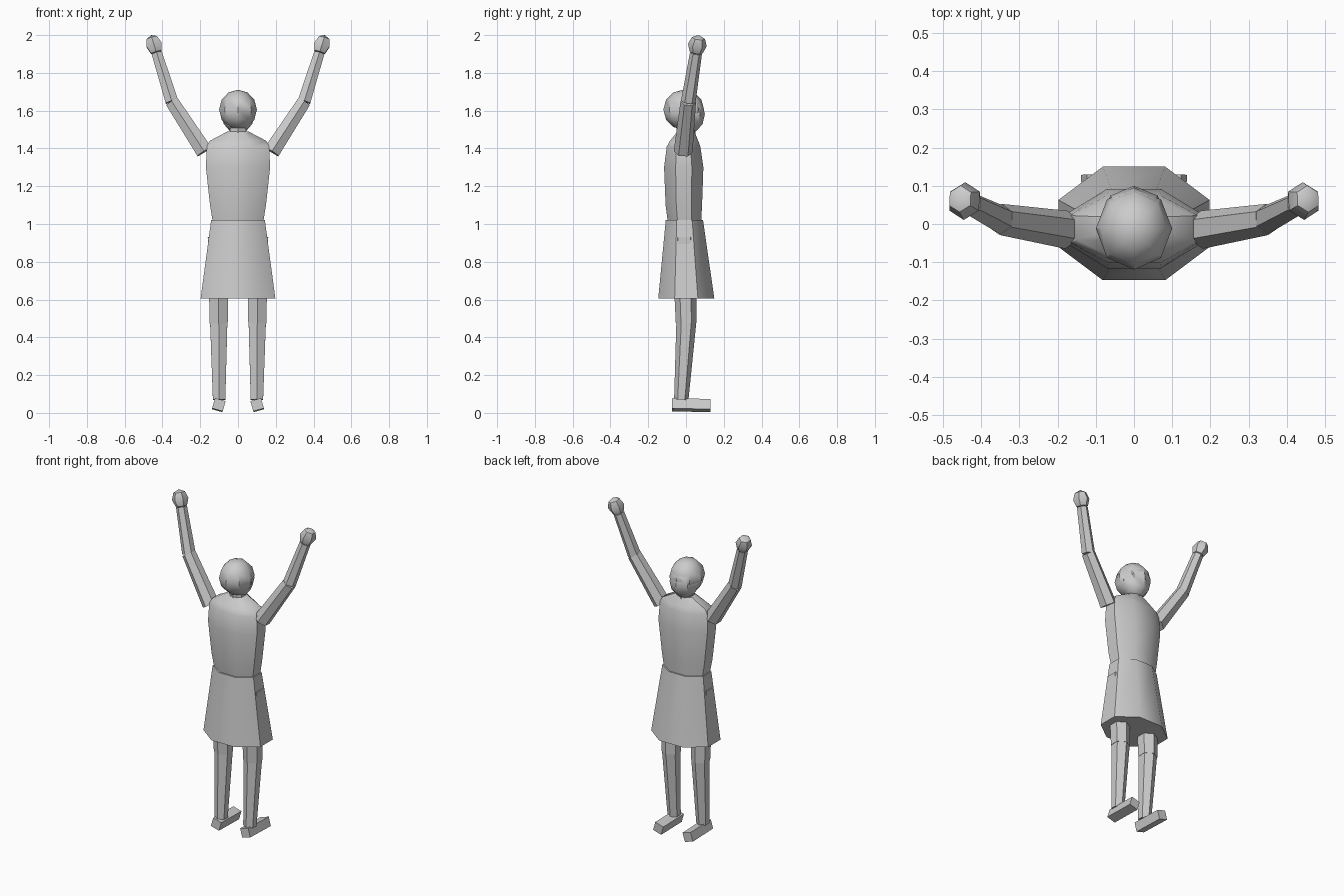
import bpy, bmesh, math
from mathutils import Vector, Matrix

if "Cube" in bpy.data.objects:
    bpy.data.objects.remove(bpy.data.objects["Cube"])


def finish(name, bm, angle=38):
    bmesh.ops.recalc_face_normals(bm, faces=bm.faces[:])
    me = bpy.data.meshes.new(name)
    bm.to_mesh(me)
    bm.free()
    ob = bpy.data.objects.new(name, me)
    bpy.context.collection.objects.link(ob)
    bpy.ops.object.select_all(action='DESELECT')
    ob.select_set(True)
    bpy.context.view_layer.objects.active = ob
    bpy.ops.object.shade_smooth_by_angle(angle=math.radians(angle))
    return ob


def loft(name, rings):
    """Capped stack of octagons; each ring is (z, half width, y back, y front)."""
    bm = bmesh.new()
    loops = []
    k = 1 / math.cos(math.pi / 8)
    for z, hx, y0, y1 in rings:
        loop = []
        for i in range(8):
            a = (i + 0.5) * math.pi / 4
            loop.append(bm.verts.new((hx * k * math.cos(a),
                                      (y0 + y1) / 2 + (y1 - y0) / 2 * k * math.sin(a), z)))
        loops.append(loop)
    for a, b in zip(loops, loops[1:]):
        for i in range(8):
            j = (i + 1) % 8
            bm.faces.new((a[i], a[j], b[j], b[i]))
    bm.faces.new(loops[0])
    bm.faces.new(loops[-1])
    return finish(name, bm)


def frame(axis):
    """Rotation whose z follows axis and whose y stays near world y."""
    z = Vector(axis).normalized()
    x = Vector((0, 1, 0)).cross(z).normalized()
    return Matrix((x, z.cross(x), z)).transposed().to_4x4()


def limb(name, p0, p1, r0, r1):
    """Six-sided tapered segment with an edge facing front."""
    p0, p1 = Vector(p0), Vector(p1)
    bm = bmesh.new()
    bmesh.ops.create_cone(bm, cap_ends=True, segments=6, radius1=r0, radius2=r1,
                          depth=(p1 - p0).length)
    # put the corners of the hexagon on the local y axis
    if max(v.co.y / r0 for v in bm.verts if v.co.z < 0) < 0.95:
        bm.transform(Matrix.Rotation(math.pi / 6, 4, 'Z'))
    bm.transform(Matrix.Translation((p0 + p1) / 2) @ frame(p1 - p0))
    return finish(name, bm)


def ball(name, centre, size, segs, rings, axis=(0, 0, 1)):
    bm = bmesh.new()
    bmesh.ops.create_uvsphere(bm, u_segments=segs, v_segments=rings, radius=1)
    bm.transform(Matrix.Translation(centre) @ frame(axis) @ Matrix.Diagonal((*size, 1)))
    return finish(name, bm)


# clothing
loft("skirt", [(0.605, 0.198, -0.147, 0.15), (1.022, 0.142, -0.107, 0.09)])
loft("torso", [(1.0, 0.132, -0.095, 0.08), (1.1, 0.148, -0.108, 0.085),
               (1.3, 0.17, -0.116, 0.092), (1.41, 0.165, -0.102, 0.076),
               (1.44, 0.15, -0.085, 0.065), (1.49, 0.055, -0.045, 0.045)])

# head and hair
limb("neck", (0, 0, 1.42), (0, 0, 1.53), 0.05, 0.05)
ball("head", (0, 0.012, 1.582), (0.088, 0.088, 0.103), 8, 6)
ball("hair", (0, -0.012, 1.605), (0.1, 0.108, 0.106), 8, 6)

for side, s in (("left", -1), ("right", 1)):
    # raised arm
    shoulder, elbow, wrist = (0.178 * s, -0.015, 1.383), (0.35 * s, 0.012, 1.648), (0.43 * s, 0.053, 1.905)
    limb(side + "_upper_arm", shoulder, elbow, 0.05, 0.041)
    limb(side + "_forearm", elbow, wrist, 0.039, 0.032)
    ball(side + "_hand", (0.444 * s, 0.06, 1.947), (0.047, 0.05, 0.056), 6, 4,
         Vector(wrist) - Vector(elbow))
    # leg
    limb(side + "_thigh", (0.102 * s, 0.001, 0.475), (0.103 * s, -0.01, 0.93), 0.055, 0.066)
    limb(side + "_shin", (0.1 * s, -0.025, 0.07), (0.102 * s, 0.002, 0.485), 0.038, 0.053)
    # foot, rolled slightly inward
    bm = bmesh.new()
    bmesh.ops.create_cube(bm, size=1)
    bm.transform(Matrix.Translation((0.102 * s, 0.028, 0.041))
                 @ Matrix.Rotation(math.radians(-16 * s * -1), 4, 'Y').inverted()
                 @ Matrix.Rotation(math.radians(-1.5), 4, 'X')
                 @ Matrix.Diagonal((0.058, 0.203, 0.056, 1)))
    finish(side + "_foot", bm)
